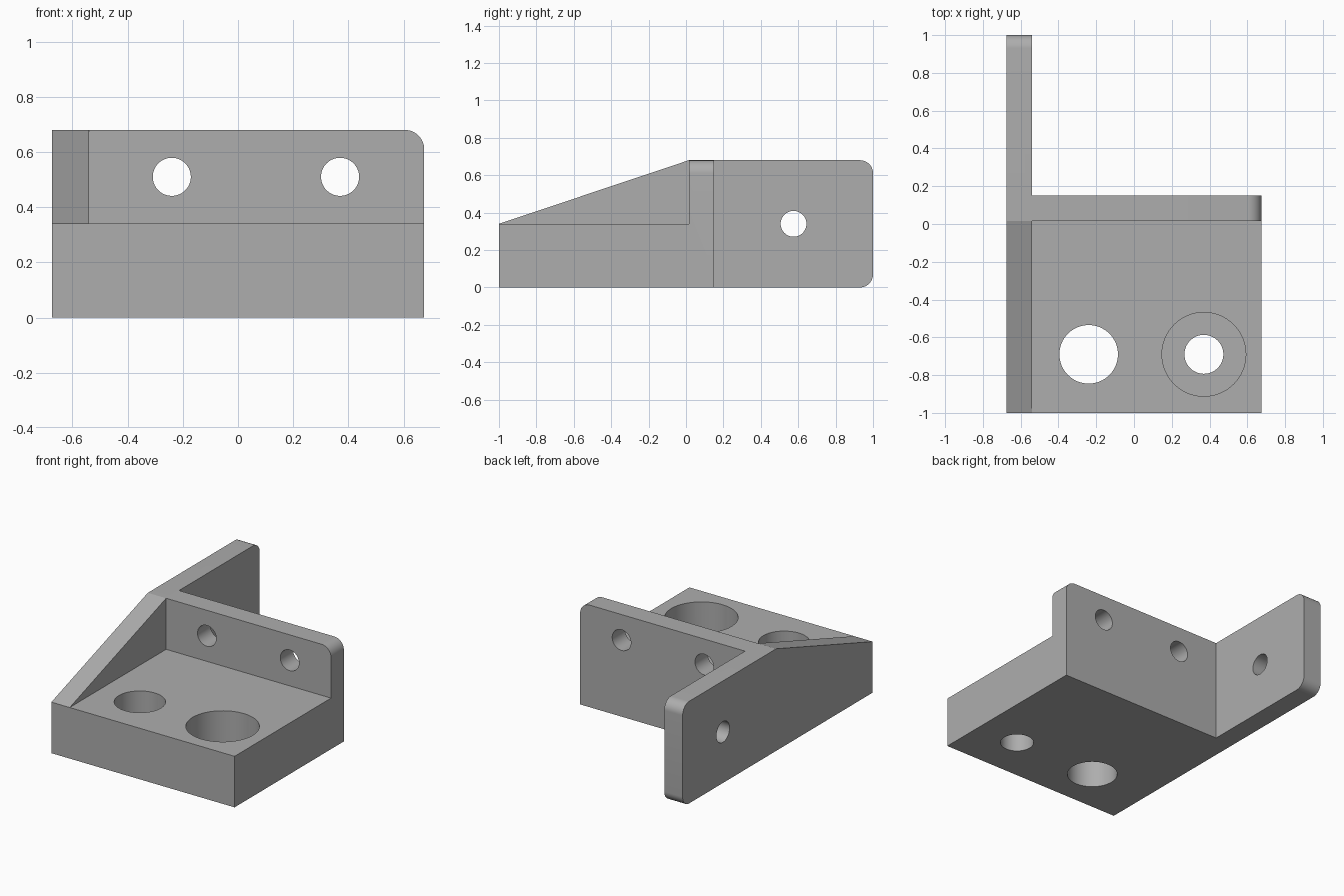
import bpy, bmesh, math
from mathutils import Vector

cube = bpy.data.objects.get("Cube")
if cube:
    bpy.data.objects.remove(cube)

# Main dimensions
W, T = 0.675, 0.135          # half width, plate thickness
BASE, TOP = 0.34, 0.68       # base height, wall height
BACK = 0.15                  # rear face of the cross wall
R = 0.07                     # corner radius
SEGS = 64

grey = bpy.data.materials.new("mid grey")
grey.use_nodes = True
colour = (0.42, 0.42, 0.42, 1)
grey.diffuse_color = colour
grey.node_tree.nodes["Principled BSDF"].inputs["Base Color"].default_value = colour


def make_object(name, bm):
    bmesh.ops.recalc_face_normals(bm, faces=bm.faces)
    mesh = bpy.data.meshes.new(name)
    bm.to_mesh(mesh)
    bm.free()
    mesh.materials.append(grey)
    ob = bpy.data.objects.new(name, mesh)
    bpy.context.collection.objects.link(ob)
    return ob


def arc(cu, cv, start):
    """Quarter circle of corner points, counter-clockwise from start degrees."""
    return [(cu + R * math.cos(math.radians(start + 90 * i / 12)),
             cv + R * math.sin(math.radians(start + 90 * i / 12))) for i in range(13)]


def prism(name, outline, to_3d, offset):
    """Extrude a flat outline, placed by to_3d, along offset."""
    bm = bmesh.new()
    face = bm.faces.new([bm.verts.new(to_3d(u, v)) for u, v in outline])
    ext = bmesh.ops.extrude_face_region(bm, geom=[face], use_keep_orig=True)
    moved = [g for g in ext["geom"] if isinstance(g, bmesh.types.BMVert)]
    bmesh.ops.translate(bm, verts=moved, vec=offset)
    return make_object(name, bm)


def drill(name, centre, radius, length, axis):
    """Cylinder cutter along an axis."""
    bm = bmesh.new()
    bmesh.ops.create_cone(bm, cap_ends=True, segments=SEGS, radius1=radius,
                          radius2=radius, depth=length)
    rot = Vector((0, 0, 1)).rotation_difference(Vector(axis)).to_matrix()
    bmesh.ops.rotate(bm, verts=bm.verts, matrix=rot)
    bmesh.ops.translate(bm, verts=bm.verts, vec=centre)
    ob = make_object(name, bm)
    ob.hide_render = True
    return ob


# Base block
body = prism("bracket", [(-W, -1), (W, -1), (W, BACK), (-W, BACK)],
             lambda u, v: (u, v, 0), (0, 0, BASE))

# Cross wall with one rounded top corner
cross_wall = prism("cross_wall",
                   [(-W, 0), (W, 0)] + arc(W - R, TOP - R, 0) + [(-W, TOP)],
                   lambda u, v: (u, BACK, v), (0, -T, 0))

# Side plate: sloping gusset at the front, rounded tab at the back
side_plate = prism("side_plate",
                   [(-1, 0)] + arc(1 - R, R, 270) + arc(1 - R, TOP - R, 0)
                   + [(BACK - T, TOP), (-1, BASE)],
                   lambda u, v: (-W, u, v), (T, 0, 0))

# Holes: plain and counterbored in the base, two in the wall, one in the tab
X1, X2, HY, HZ = -0.24, 0.37, -0.69, 0.51
cutters = [
    drill("base_hole_cutter", (X1, HY, BASE / 2), 0.155, 1, (0, 0, 1)),
    drill("bolt_hole_cutter", (X2, HY, BASE / 2), 0.103, 1, (0, 0, 1)),
    drill("counterbore_cutter", (X2, HY, 0.12 + 0.25), 0.222, 0.5, (0, 0, 1)),
    drill("tab_hole_cutter", (-W + T / 2, 0.575, BASE), 0.069, 0.5, (1, 0, 0)),
]
cutters += [drill("wall_hole_cutter", (x, BACK - T / 2, HZ), 0.069, 0.5, (0, 1, 0))
            for x in (X1, X2)]

# Combine into one solid
helpers = [(cross_wall, 'UNION'), (side_plate, 'UNION')]
helpers += [(c, 'DIFFERENCE') for c in cutters]
for ob, operation in helpers:
    mod = body.modifiers.new(ob.name, 'BOOLEAN')
    mod.operation = operation
    mod.solver = 'EXACT'
    mod.object = ob

bpy.context.view_layer.objects.active = body
body.select_set(True)
for mod in list(body.modifiers):
    bpy.ops.object.modifier_apply(modifier=mod.name)
for ob, _ in helpers:
    bpy.data.objects.remove(ob)

# Merge coplanar faces left by the union
bm = bmesh.new()
bm.from_mesh(body.data)
bmesh.ops.remove_doubles(bm, verts=bm.verts, dist=0.0001)
bmesh.ops.dissolve_limit(bm, angle_limit=math.radians(0.5),
                         verts=bm.verts, edges=bm.edges)
bm.to_mesh(body.data)
bm.free()

bpy.ops.object.select_all(action='DESELECT')
body.select_set(True)
bpy.ops.object.shade_smooth_by_angle(angle=math.radians(15))
